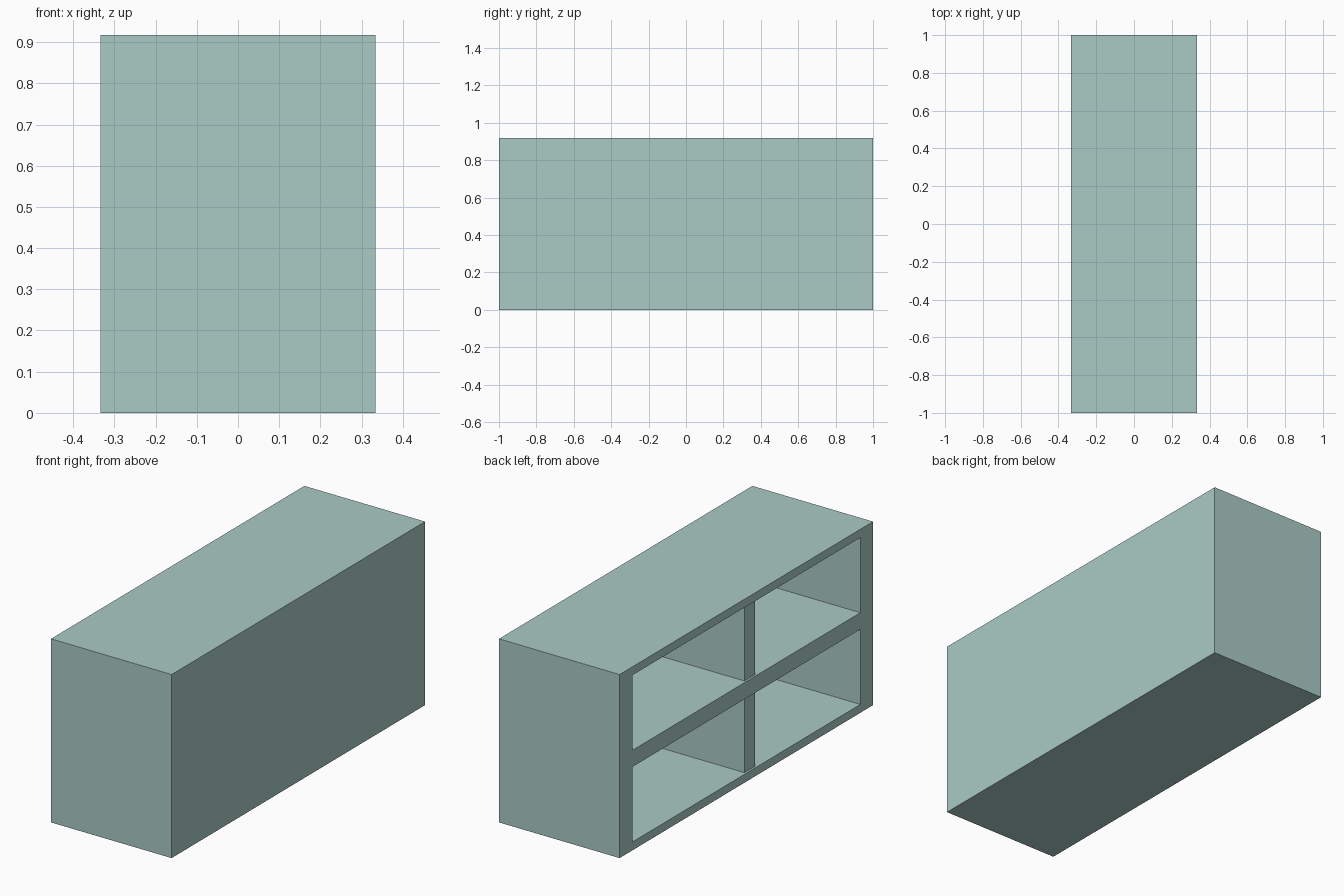
import bpy

if "Cube" in bpy.data.objects:
    bpy.data.objects.remove(bpy.data.objects["Cube"])

# Overall size and panel thicknesses
X, Y, H = 0.3333, 1.0, 0.917
RAIL, SIDE, BACK = 0.042, 0.10, 0.042
SHELF_LOW, SHELF_TOP = 0.417, 0.50

paint = bpy.data.materials.new("pale_teal")
paint.diffuse_color = (0.402, 0.597, 0.558, 1.0)
paint.use_nodes = True
paint.node_tree.nodes["Principled BSDF"].inputs["Base Color"].default_value = paint.diffuse_color


def box(name, x0, x1, y0, y1, z0, z1):
    """Axis-aligned box between two corners."""
    bpy.ops.mesh.primitive_cube_add(size=1)
    ob = bpy.context.object
    ob.name = name
    ob.data.materials.append(paint)
    for v in ob.data.vertices:
        v.co.x = x0 if v.co.x < 0 else x1
        v.co.y = y0 if v.co.y < 0 else y1
        v.co.z = z0 if v.co.z < 0 else z1
    return ob


# Cabinet carcass: a box hollowed from the open -x side
cabinet = box("cabinet_body", -X, X, -Y, Y, 0, H)
cutter = box("opening_cutter", -X - 0.1, X - BACK, -Y + SIDE, Y - SIDE, RAIL, H - RAIL)
cut = cabinet.modifiers.new("hollow", 'BOOLEAN')
cut.operation = 'DIFFERENCE'
cut.solver = 'EXACT'
cut.object = cutter
bpy.context.view_layer.objects.active = cabinet
bpy.ops.object.modifier_apply(modifier=cut.name)
bpy.data.objects.remove(cutter, do_unlink=True)

# Full-width shelf, flush with the open face
box("shelf", -X, X - BACK, -Y + SIDE, Y - SIDE, SHELF_LOW, SHELF_TOP)

# Upright dividers, set slightly back from the open face
for name, z0, z1 in (("lower_divider", RAIL, SHELF_LOW),
                     ("upper_divider", SHELF_TOP, H - RAIL)):
    box(name, -X + 0.01, X - BACK, -0.083, 0.0, z0, z1)
